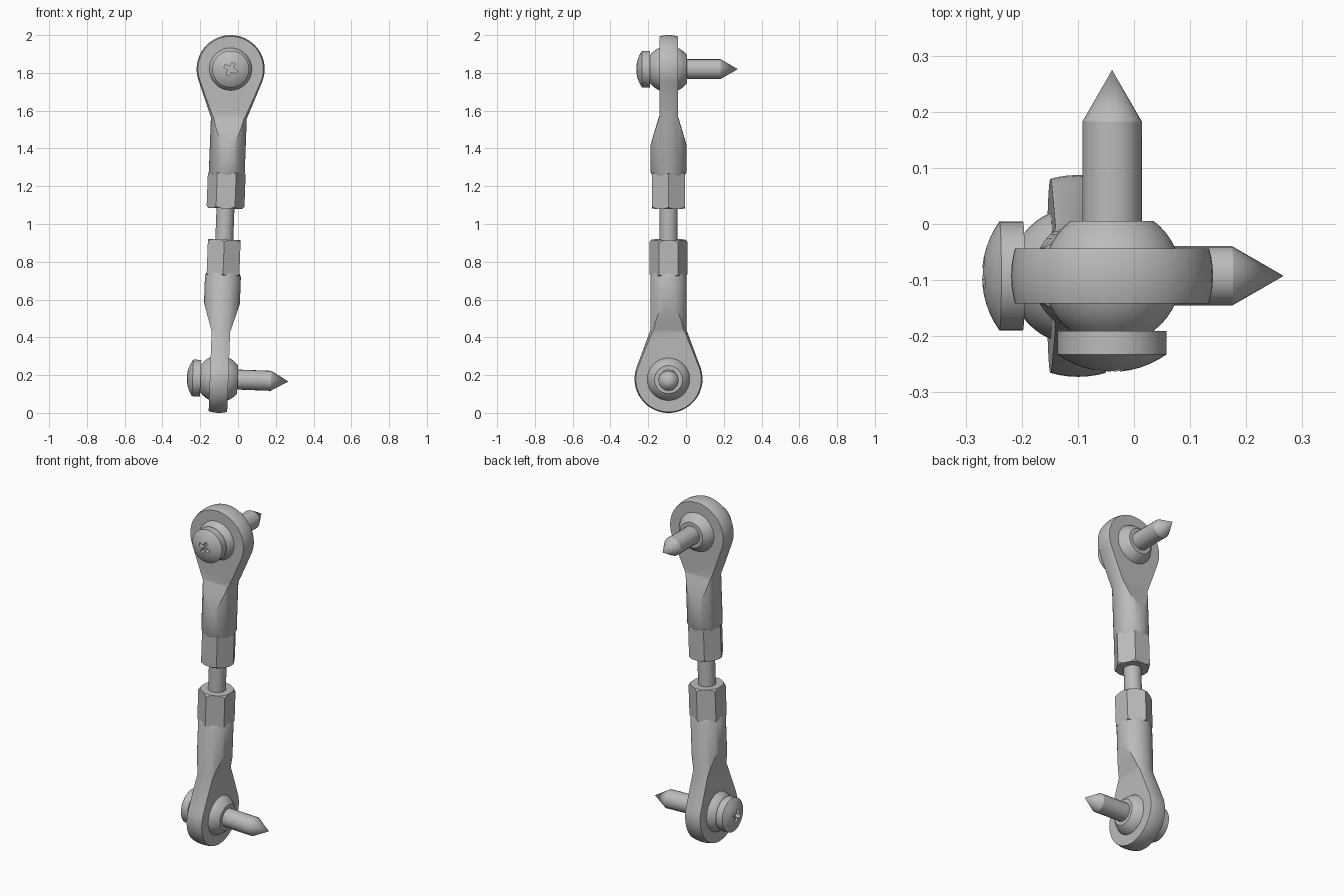
import bpy, bmesh, math
from mathutils import Matrix, Vector

if "Cube" in bpy.data.objects:
    bpy.data.objects.remove(bpy.data.objects["Cube"])

steel = bpy.data.materials.new("grey_steel")
steel.use_nodes = True
GREY = (0.5, 0.5, 0.5, 1)
steel.diffuse_color = GREY
steel.node_tree.nodes["Principled BSDF"].inputs["Base Color"].default_value = GREY


def add_object(name, bm):
    bmesh.ops.remove_doubles(bm, verts=bm.verts, dist=1e-5)
    bmesh.ops.recalc_face_normals(bm, faces=bm.faces)
    mesh = bpy.data.meshes.new(name)
    bm.to_mesh(mesh)
    bm.free()
    mesh.materials.append(steel)
    ob = bpy.data.objects.new(name, mesh)
    bpy.context.collection.objects.link(ob)
    return ob


def lathe(name, profile, steps=48):
    """Spin (radius, height) points around local z; both ends lie on the axis."""
    bm = bmesh.new()
    verts = [bm.verts.new((r, 0, h)) for r, h in profile]
    edges = [bm.edges.new(pair) for pair in zip(verts, verts[1:])]
    bmesh.ops.spin(bm, geom=verts + edges, axis=(0, 0, 1), cent=(0, 0, 0),
                   angle=math.tau, steps=steps)
    return add_object(name, bm)


def prism(name, outline, direction):
    """Extrude a closed outline of 3D points."""
    bm = bmesh.new()
    face = bm.faces.new([bm.verts.new(p) for p in outline])
    ext = bmesh.ops.extrude_face_region(bm, geom=[face], use_keep_orig=True)
    moved = [g for g in ext["geom"] if isinstance(g, bmesh.types.BMVert)]
    bmesh.ops.translate(bm, verts=moved, vec=direction)
    return add_object(name, bm)


def boolean(ob, tool, operation):
    mod = ob.modifiers.new("cut", "BOOLEAN")
    mod.operation, mod.object, mod.solver = operation, tool, "EXACT"
    bpy.context.view_layer.objects.active = ob
    bpy.ops.object.modifier_apply(modifier=mod.name)
    bpy.data.objects.remove(tool)


def finish(ob, matrix):
    ob.data.transform(matrix)
    bpy.ops.object.select_all(action="DESELECT")
    ob.select_set(True)
    bpy.context.view_layer.objects.active = ob
    bpy.ops.object.shade_smooth_by_angle(angle=math.radians(28))


def arc(radius, start, end, n):
    """Arc points as (radius, height), angles measured from +height."""
    angles = [math.radians(start + (end - start) * i / n) for i in range(n + 1)]
    return [(abs(radius * math.sin(a)), radius * math.cos(a)) for a in angles]


def rod_end(side, frame):
    """Local z runs from the eye to the rod, local y along the screw."""
    # Eye housing: round blank trimmed by a tapering slab
    blank = arc(0.18, 180, 69.5, 18) + [(0.095, 0.26), (0.095, 0.545),
                                        (0.08, 0.575), (0, 0.575)]
    housing = lathe(side + "_eye_housing", blank, 64)
    half = [(0.049, -0.3), (0.049, 0.25), (0.098, 0.41), (0.12, 0.43), (0.12, 0.7)]
    outline = [(-0.3, y, z) for y, z in half]
    outline += [(-0.3, -y, z) for y, z in reversed(half)]
    boolean(housing, prism("slab_cutter", outline, (0.6, 0, 0)), "INTERSECT")
    finish(housing, frame)

    # Hexagonal collar with a turned chamfer
    corners = [math.tau * i / 6 for i in range(6)]
    collar = prism(side + "_hex_collar",
                   [(0.1 * math.cos(a), 0.1 * math.sin(a), 0.52) for a in corners],
                   (0, 0, 0.218))
    turned = [(0, 0.5), (0.086, 0.5), (0.086, 0.545), (0.103, 0.555),
              (0.103, 0.724), (0.082, 0.745), (0, 0.745)]
    boolean(collar, lathe("chamfer_cutter", turned), "INTERSECT")
    finish(collar, frame)

    # Swivel ball and screw share the local y axis
    along_y = frame @ Matrix.Rotation(math.radians(-90), 4, "X")
    flat = math.degrees(math.atan2(0.074, 0.098))
    ball = lathe(side + "_swivel_ball",
                 [(0, 0.098)] + arc(0.1228, flat, 180 - flat, 14) + [(0, -0.098)])
    finish(ball, along_y)

    shank = lathe(side + "_screw_shank",
                  [(0, -0.1), (0.053, -0.1), (0.053, 0.275), (0, 0.367)], 20)
    finish(shank, along_y)

    # Domed screw head with a cross recess
    dome_r = (0.097 ** 2 + 0.031 ** 2) / (2 * 0.031)
    sweep = math.degrees(math.asin(0.097 / dome_r))
    dome = [(r, h + dome_r - 0.171) for r, h in arc(dome_r, 180, 180 - sweep, 6)]
    head = lathe(side + "_screw_head", dome + [(0.097, -0.098), (0, -0.098)])
    star = []
    for i in range(4):
        for turn, r in ((-14, 0.037), (14, 0.037), (45, 0.015)):
            a = math.radians(90 * i + turn + 25)
            star.append((r * math.cos(a), r * math.sin(a), -0.2))
    boolean(head, prism("recess_cutter", star, (0, 0, 0.065)), "DIFFERENCE")
    finish(head, along_y)


def frame_from(y_axis, z_axis, origin):
    x_axis = y_axis.cross(z_axis)
    return Matrix.Translation(origin) @ Matrix((x_axis, y_axis, z_axis)).transposed().to_4x4()


# The two ends face a quarter turn apart on a slightly leaning rod
top = Vector((-0.039, -0.0925, 1.82))
bottom = Vector((-0.1, -0.0925, 0.18))
axis = (top - bottom).normalized()
rod_end("upper", frame_from(Vector((0, 1, 0)), -axis, top))
rod_end("lower", frame_from(Vector((0, 1, 0)).cross(axis), axis, bottom))

# Connecting rod
rod = lathe("connecting_rod", [(0, 0.6), (0.0475, 0.6), (0.0475, 1.05), (0, 1.05)], 32)
finish(rod, frame_from(Vector((0, 1, 0)), axis, bottom))
